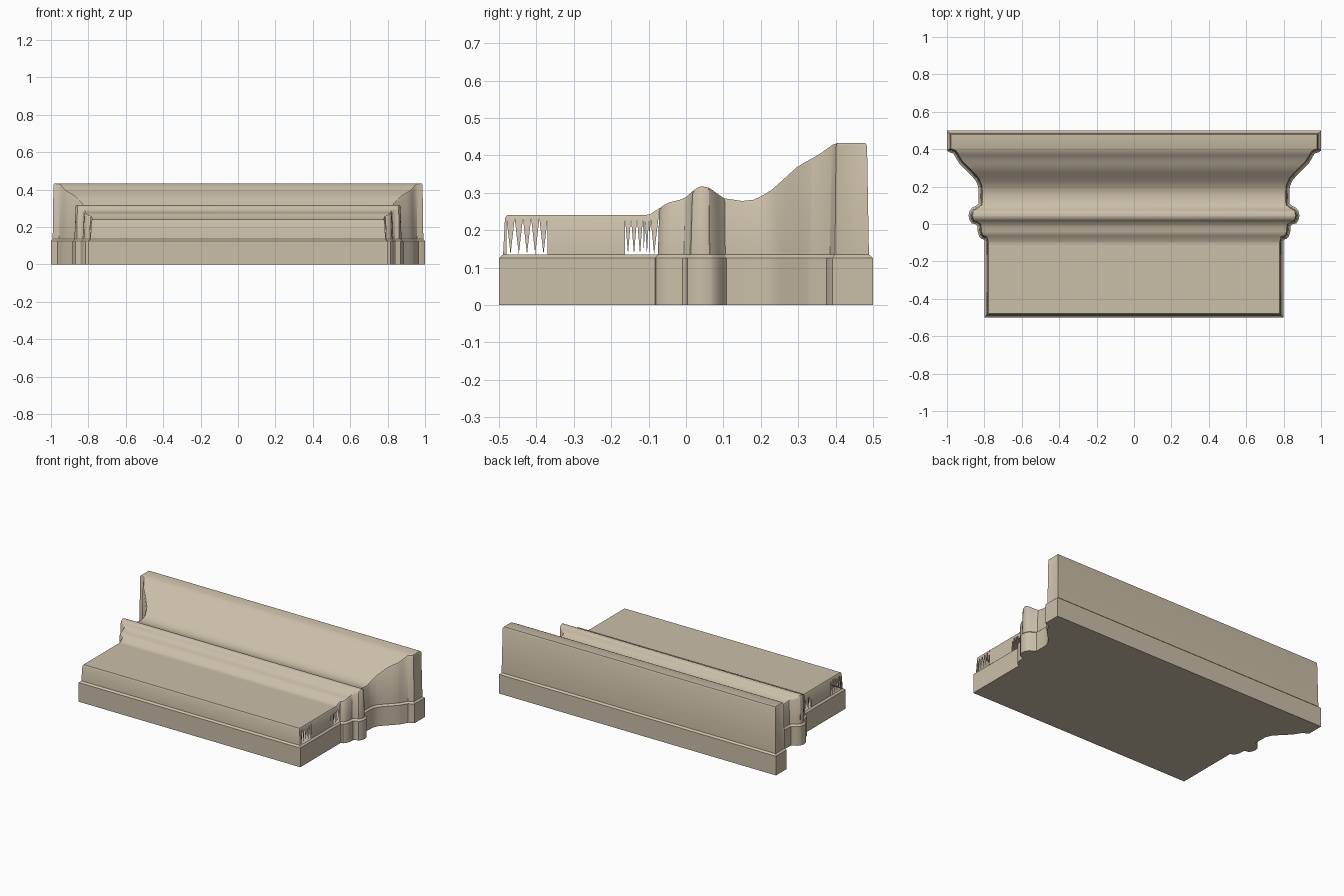
import bpy, bmesh, math

if "Cube" in bpy.data.objects:
    bpy.data.objects.remove(bpy.data.objects["Cube"])

stone = bpy.data.materials.new("warm_stone")
stone.diffuse_color = (0.60, 0.52, 0.395, 1)
stone.use_nodes = True
stone.node_tree.nodes["Principled BSDF"].inputs["Base Color"].default_value = stone.diffuse_color

# Plan outline of the right-hand side: (half width, y), front to back
PLAN = [(.80, -.50), (.80, -.083), (.815, -.08), (.828, -.066), (.835, -.045), (.838, -.01), (.845, -.002),
        (.868, .004), (.880, .022), (.885, .046), (.879, .07), (.865, .088), (.845, .098),
        (.832, .108), (.831, .15), (.833, .20), (.848, .235), (.89, .28), (.935, .325), (.953, .355),
        (.965, .376), (.985, .383), (1.0, .392), (1.0, .50)]
# Moulding height: (y, z)
CROWN = [(-.5, .24), (-.11, .24), (-.095, .243), (-.08, .252), (-.05, .273), (-.02, .28), (0, .288), (.02, .306),
         (.035, .316), (.048, .318), (.065, .312), (.09, .292), (.11, .281), (.15, .278), (.18, .281),
         (.22, .3), (.26, .335), (.3, .372), (.33, .388), (.36, .404), (.385, .426), (.405, .433), (.5, .433)]
# Ragged stretches of the side walls: (start, end, teeth)
RAGGED = [(-.48, -.37, 5), (-.163, -.083, 5)]


def lerp(table, t):
    """Linear lookup in a sorted table."""
    for (a, u), (b, v) in zip(table, table[1:]):
        if t <= b:
            return u + (v - u) * (t - a) / (b - a)
    return table[-1][1]


# Refine the plan with the profile stations and the teeth
width_at = [(y, w) for w, y in PLAN]
stations = {y for y, _ in width_at}
extra = [y for y, _ in CROWN]
for a, b, n in RAGGED:
    extra += [a + (b - a) * i / n for i in range(n + 1)]
for y in extra:
    if all(abs(y - s) > .004 for s in stations):
        stations.add(y)
outline = [(lerp(width_at, y), y) for y in sorted(stations)]


def inset(d):
    """Right-hand outline moved inwards by d."""
    out = []
    for i, (w, y) in enumerate(outline):
        if i == 0:
            out.append((w - d, y + d))
        elif i == len(outline) - 1:
            out.append((w - d, y - d))
        else:
            (w0, y0), (w1, y1) = outline[i - 1], outline[i + 1]
            tx, ty = w1 - w0, y1 - y0
            k = d / math.hypot(tx, ty)
            out.append((w - ty * k, y + tx * k))
    # keep stations in order so the skin never folds
    for i in range(1, len(out)):
        out[i] = (out[i][0], max(out[i][1], out[i - 1][1] + .0005))
    return out


def ring(bm, d, height):
    pts = inset(d)
    return [[bm.verts.new((s * w, y, height(y))) for w, y in pts] for s in (1, -1)]


def is_ragged(y0, y1):
    m = (y0 + y1) / 2
    return any(a < m < b for a, b, _ in RAGGED)


def walls(bm, low, high, ragged=False):
    """Side, front and back walls between two rings."""
    for lo, hi in zip(low, high):
        for i in range(len(lo) - 1):
            if ragged and is_ragged(outline[i][1], outline[i + 1][1]):
                tip = bm.verts.new((lo[i].co + lo[i + 1].co) / 2)
                bm.faces.new((tip, hi[i + 1], hi[i]))
            else:
                bm.faces.new((lo[i], lo[i + 1], hi[i + 1], hi[i]))
    for e in (0, -1):
        bm.faces.new((low[0][e], low[1][e], high[1][e], high[0][e]))


def cap(bm, r):
    """Strips joining the left and right outlines."""
    for i in range(len(r[0]) - 1):
        bm.faces.new((r[0][i], r[0][i + 1], r[1][i + 1], r[1][i]))


def finish(bm, name):
    bmesh.ops.recalc_face_normals(bm, faces=bm.faces)
    mesh = bpy.data.meshes.new(name)
    bm.to_mesh(mesh)
    bm.free()
    mesh.materials.append(stone)
    obj = bpy.data.objects.new(name, mesh)
    bpy.context.collection.objects.link(obj)
    bpy.ops.object.select_all(action='DESELECT')
    obj.select_set(True)
    bpy.context.view_layer.objects.active = obj
    bpy.ops.object.shade_smooth_by_angle(angle=math.radians(32))


# Base slab with a small sloping ledge
bm = bmesh.new()
foot = ring(bm, 0, lambda y: 0)
rim = ring(bm, 0, lambda y: .125)
ledge = ring(bm, .011, lambda y: .135)
cap(bm, foot)
walls(bm, foot, rim)
walls(bm, rim, ledge)
finish(bm, "base_slab")

# Hollow moulding standing on the ledge
bm = bmesh.new()
bottom = ring(bm, .011, lambda y: .135)
shoulder = ring(bm, .016, lambda y: lerp(CROWN, y) - .008)
top = ring(bm, .021, lambda y: lerp(CROWN, y))
walls(bm, bottom, shoulder, ragged=True)
walls(bm, shoulder, top)
cap(bm, top)
finish(bm, "moulding")
